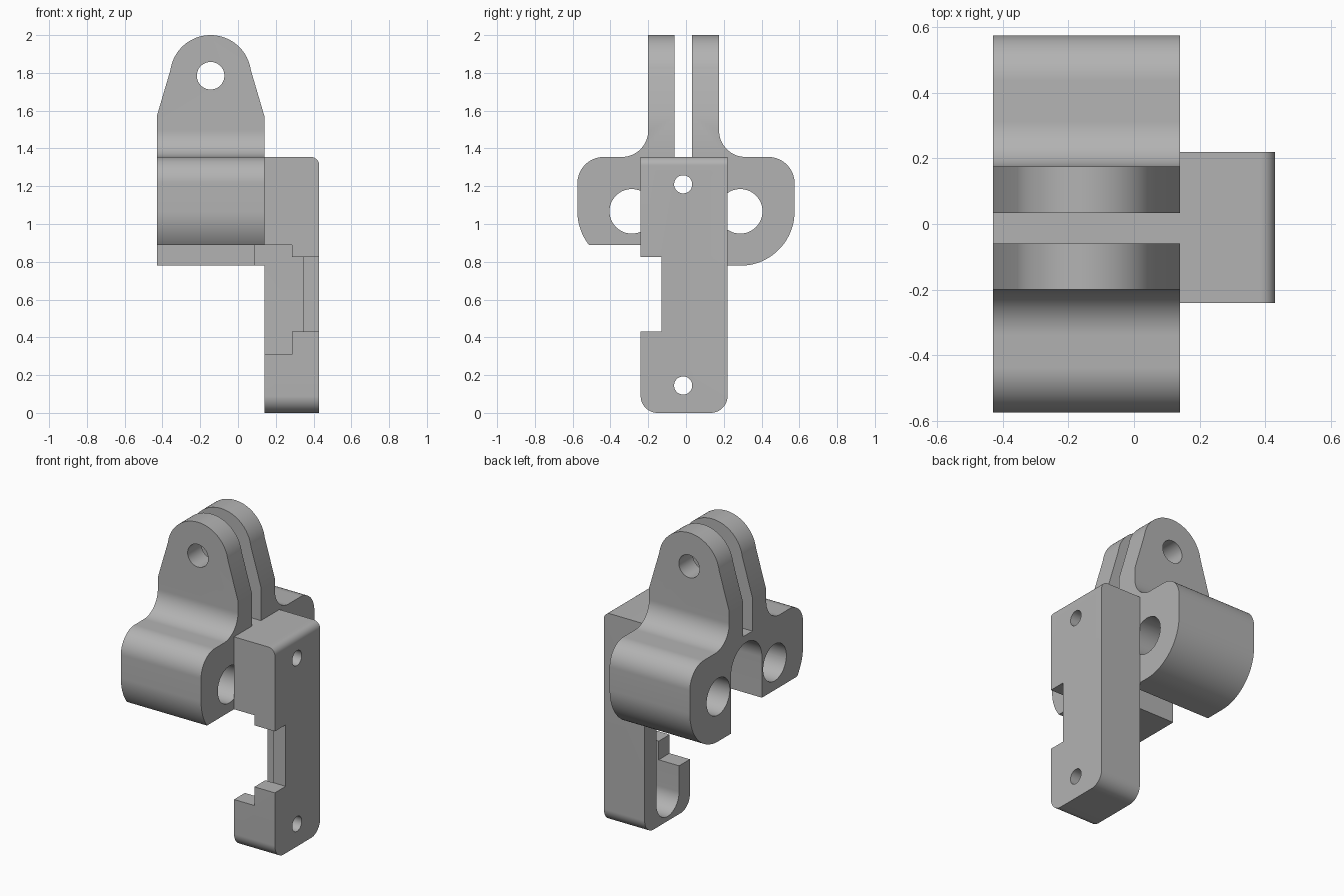
import bpy, bmesh
from math import sin, cos, radians

cube = bpy.data.objects.get("Cube")
if cube:
    bpy.data.objects.remove(cube, do_unlink=True)

grey = bpy.data.materials.new("plain grey")
grey.use_nodes = True
grey.diffuse_color = (0.45, 0.45, 0.45, 1)
grey.node_tree.nodes["Principled BSDF"].inputs["Base Color"].default_value = (0.45, 0.45, 0.45, 1)


def arc(u, v, r, start, end, steps=20):
    """Points on an arc, angles in degrees."""
    angles = [radians(start + (end - start) * i / steps) for i in range(steps + 1)]
    return [(u + r * cos(a), v + r * sin(a)) for a in angles]


def prism(name, profile, axis, low, high):
    """Extrude a (horizontal, z) profile along x or y."""
    bm = bmesh.new()
    place = (lambda u, v: (low, u, v)) if axis == "x" else (lambda u, v: (u, low, v))
    face = bm.faces.new([bm.verts.new(place(u, v)) for u, v in profile])
    out = bmesh.ops.extrude_face_region(bm, geom=[face])
    moved = [g for g in out["geom"] if isinstance(g, bmesh.types.BMVert)]
    span = high - low
    bmesh.ops.translate(bm, verts=moved, vec=(span, 0, 0) if axis == "x" else (0, span, 0))
    bmesh.ops.recalc_face_normals(bm, faces=bm.faces)
    mesh = bpy.data.meshes.new(name)
    bm.to_mesh(mesh)
    bm.free()
    mesh.materials.append(grey)
    obj = bpy.data.objects.new(name, mesh)
    bpy.context.collection.objects.link(obj)
    return obj


def combine(target, tool, operation="DIFFERENCE"):
    """Apply a boolean and discard the tool."""
    mod = target.modifiers.new("boolean", "BOOLEAN")
    mod.object, mod.operation, mod.solver = tool, operation, "EXACT"
    bpy.context.view_layer.objects.active = target
    bpy.ops.object.modifier_apply(modifier=mod.name)
    bpy.data.objects.remove(tool, do_unlink=True)


def box(x0, x1, y0, y1, z0, z1):
    return prism("cutter", [(y0, z0), (y1, z0), (y1, z1), (y0, z1)], "x", x0, x1)


def hole(axis, u, v, r, low, high):
    return prism("cutter", arc(u, v, r, 0, 360 - 7.5, 47), axis, low, high)


LEFT, SEAM, RIGHT = -0.43, 0.14, 0.43
TUBE_Y, TUBE_Z, TUBE_R = 0.287, 1.067, 0.288
TOP = 1.355

# Clevis body: two round lobes rising into a neck
outline = [(0, 0.89)]
outline += arc(-TUBE_Y, TUBE_Z, TUBE_R, 218, 180)
outline += arc(-0.435, TOP - 0.14, 0.14, 180, 90)
outline += arc(-0.34, TOP + 0.14, 0.14, 270, 360)
outline += [(-0.2, 2.1), (0.175, 2.1)]
outline += arc(0.315, TOP + 0.14, 0.14, 180, 270)
outline += arc(0.435, TOP - 0.14, 0.14, 90, 0)
outline += arc(TUBE_Y, TUBE_Z, TUBE_R, 0, -90)
outline += [(0, TUBE_Z - TUBE_R)]
bracket = prism("clevis_bracket", outline, "x", LEFT - 0.1, SEAM + 0.1)

# Rounded, tapering ears
MID = (LEFT + SEAM) / 2
ears = [(LEFT, 0.6), (SEAM, 0.6), (SEAM, 1.57)]
ears += arc(MID, 1.785, 0.215, 8, 172, 40) + [(LEFT, 1.57)]
combine(bracket, prism("ears", ears, "y", -1, 1), "INTERSECT")
combine(bracket, box(-1, 1, -0.06, 0.033, TOP, 2.2))
combine(bracket, hole("y", MID, 1.785, 0.073, -1, 1))

# Bores through the lobes
for side in (-1, 1):
    combine(bracket, hole("x", side * TUBE_Y, TUBE_Z, 0.118, -1, 1))

# Arched channel between the lobes
arch = [(-0.157, 0.5), (0.157, 0.5)] + arc(0, 1.15, 0.157, 0, 180, 32)
combine(bracket, prism("arch", arch, "x", -1, 0.085))

# Mounting plate with rounded lower corners and eased upper edge
plate_outline = arc(-0.15, 0.09, 0.09, 180, 270) + arc(0.13, 0.09, 0.09, 270, 360)
plate_outline += [(0.22, TOP), (-0.24, TOP)]
plate = prism("plate", plate_outline, "x", SEAM, RIGHT + 0.1)
side = [(0, -0.1), (RIGHT, -0.1)] + arc(RIGHT - 0.045, TOP - 0.045, 0.045, 0, 90, 12) + [(0, TOP)]
combine(plate, prism("edge", side, "y", -1, 1), "INTERSECT")
combine(bracket, plate, "UNION")

# Long rounded pocket, stepped side opening and screw holes
CENTRE = -0.015
pocket = arc(CENTRE, 0.145, 0.115, 180, 360, 32) + arc(CENTRE, 1.21, 0.115, 0, 180, 32)
combine(bracket, prism("pocket", pocket, "x", 0.05, 0.345))
combine(bracket, box(0.1, 0.285, -0.4, -0.1, 0.31, 0.89))
combine(bracket, box(0.1, 0.6, -0.4, -0.13, 0.43, 0.825))
for z in (0.145, 1.21):
    combine(bracket, hole("x", CENTRE, z, 0.048, 0.3, 0.6))

# Smooth curves with crisp edges
bpy.ops.object.select_all(action="DESELECT")
bracket.select_set(True)
bpy.context.view_layer.objects.active = bracket
bpy.ops.object.shade_smooth_by_angle(angle=radians(25))
